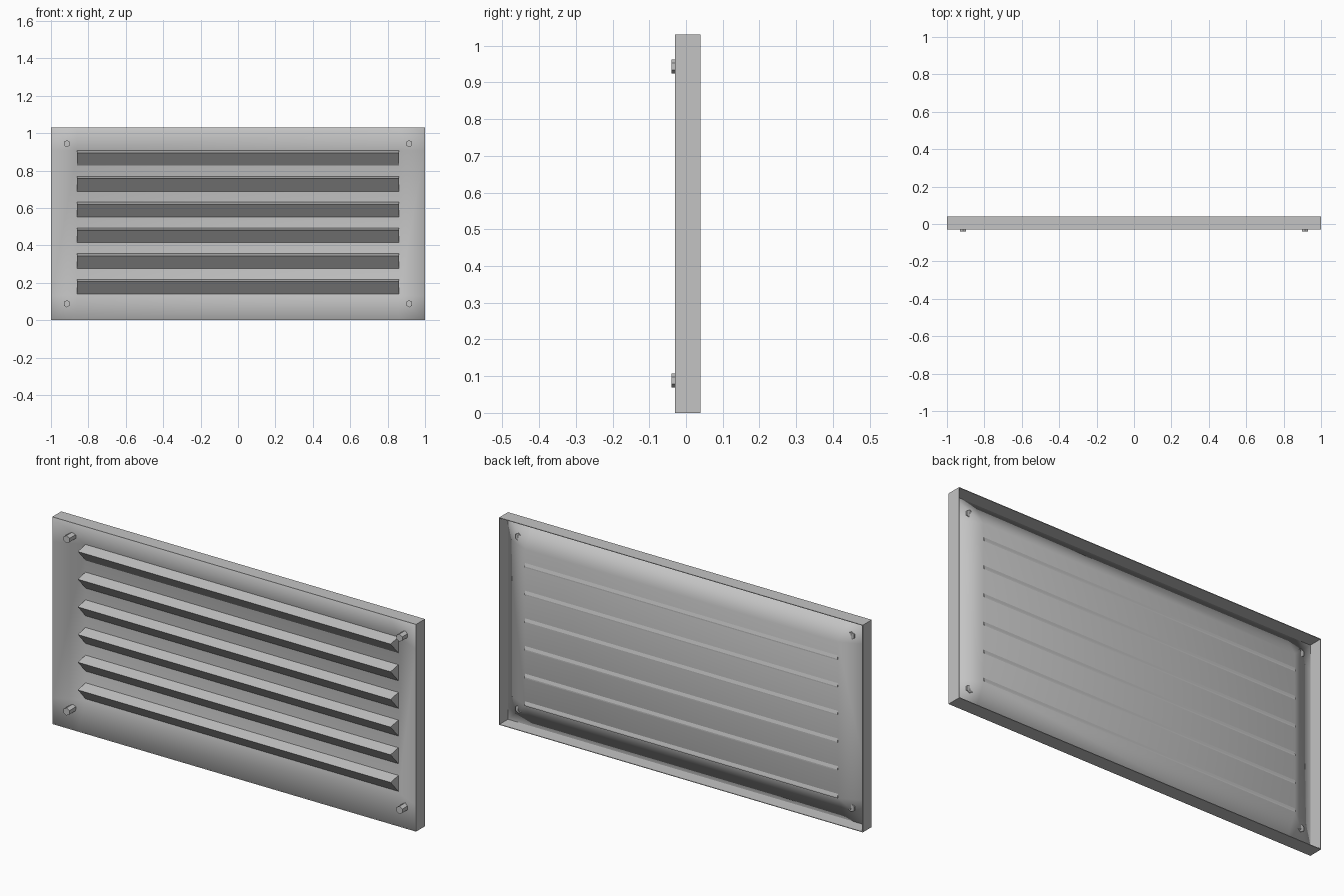
import bpy, bmesh, math
from mathutils import Matrix

if "Cube" in bpy.data.objects:
    bpy.data.objects.remove(bpy.data.objects["Cube"])

W, H = 1.0, 1.03            # half width, full height
FRONT, BACK = -0.03, 0.04   # depth of the surround
PANEL = 0.033               # depth of the dished middle
SLOT_X, PITCH, SLOT_H = 0.86, 0.1375, 0.088
SLOTS = [0.131 + i * PITCH for i in range(6)]
T = 0.003                   # sheet thickness

steel = bpy.data.materials.new("grey steel")
steel.diffuse_color = (0.55, 0.55, 0.55, 1)
steel.use_nodes = True
steel.node_tree.nodes["Principled BSDF"].inputs["Base Color"].default_value = steel.diffuse_color


def finish(bm, name):
    bmesh.ops.remove_doubles(bm, verts=bm.verts, dist=0.0001)
    bmesh.ops.recalc_face_normals(bm, faces=bm.faces)
    mesh = bpy.data.meshes.new(name)
    bm.to_mesh(mesh)
    bm.free()
    mesh.materials.append(steel)
    obj = bpy.data.objects.new(name, mesh)
    bpy.context.collection.objects.link(obj)
    return obj


def thicken(obj):
    mod = obj.modifiers.new("sheet thickness", 'SOLIDIFY')
    mod.thickness = T
    mod.offset = 0
    mod.use_even_offset = True


def quad(bm, pts):
    bm.faces.new([bm.verts.new(p) for p in pts])


def extrude_x(name, profile, x0, x1):
    """Solid bar along x from a (y, z) profile."""
    bm = bmesh.new()
    a = [bm.verts.new((x0, y, z)) for y, z in profile]
    b = [bm.verts.new((x1, y, z)) for y, z in profile]
    bm.faces.new(a)
    bm.faces.new(b[::-1])
    for i in range(len(a)):
        j = (i + 1) % len(a)
        bm.faces.new((a[i], a[j], b[j], b[i]))
    return finish(bm, name)


h = T / 2
x_out, z_lo, z_hi = W - h, h, H - h

# Four folded sides
bm = bmesh.new()
corners = [(-x_out, z_lo), (x_out, z_lo), (x_out, z_hi), (-x_out, z_hi)]
for (xa, za), (xb, zb) in zip(corners, corners[1:] + corners[:1]):
    quad(bm, [(xa, FRONT, za), (xb, FRONT, zb), (xb, BACK, zb), (xa, BACK, za)])
thicken(finish(bm, "folded_sides"))

# Dished sheet: front edge at the surround, middle set back to the louvre roots
xs = [-x_out, -SLOT_X, SLOT_X, x_out]
zs = [z_lo, SLOTS[0], SLOTS[-1] + SLOT_H, z_hi]


def dish(i, k):
    inner = i in (1, 2) and k in (1, 2)
    return (xs[i], PANEL if inner else FRONT + h, zs[k])


bm = bmesh.new()
for i in range(3):
    for k in range(3):
        pts = [dish(i, k), dish(i + 1, k), dish(i + 1, k + 1), dish(i, k + 1)]
        if i != 1 and k != 1:       # corner: fold from outer to inner corner
            n = 0 if i == k else 1
            pts = pts[n:] + pts[:n]
            quad(bm, [pts[0], pts[1], pts[2]])
            quad(bm, [pts[0], pts[2], pts[3]])
        else:
            quad(bm, pts)
sheet = finish(bm, "dished_sheet")
thicken(sheet)
bpy.context.view_layer.objects.active = sheet
sheet.select_set(True)
bpy.ops.object.shade_smooth_by_angle(angle=math.radians(50))
sheet.select_set(False)

# Louvre hoods: lip at the front, underside sloping back, toe showing behind
for n, s in enumerate(SLOTS):
    top = s + SLOT_H
    extrude_x(f"louvre_{n + 1}",
              [(PANEL - 0.002, top), (FRONT, top - 0.012), (0.039, s),
               (0.039, s + 0.006), (PANEL, s + 0.026)], -SLOT_X, SLOT_X)

# Hexagonal screw heads in the corners
for x in (-0.915, 0.915):
    for z in (0.088, 0.944):
        bm = bmesh.new()
        bmesh.ops.create_cone(bm, cap_ends=True, segments=6, radius1=0.019,
                              radius2=0.019, depth=0.05,
                              matrix=Matrix.Translation((x, FRONT + 0.015, z))
                              @ Matrix.Rotation(math.pi / 2, 4, 'X'))
        finish(bm, "screw_head")
